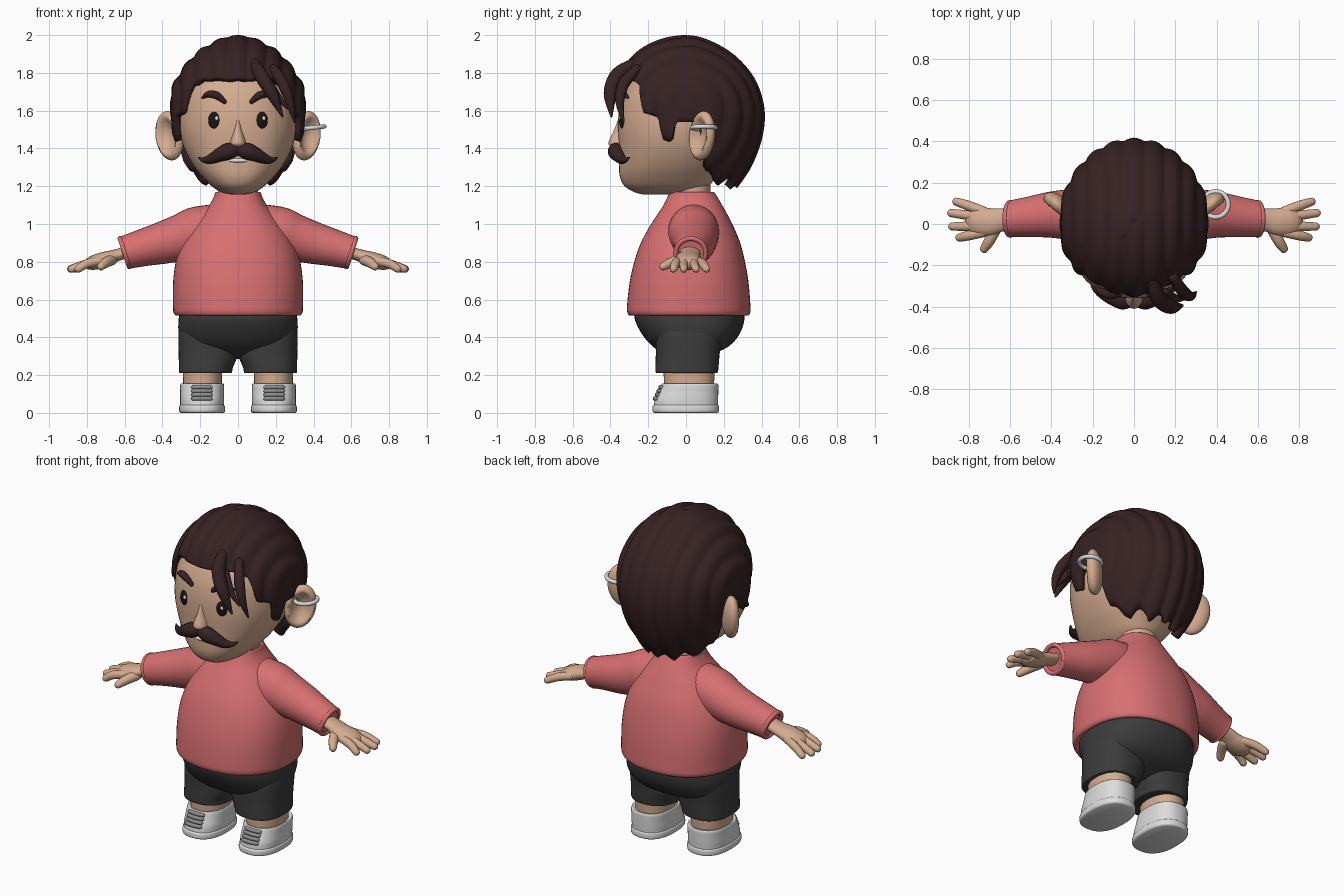
import bpy, bmesh, math
from mathutils import Vector, Euler

if "Cube" in bpy.data.objects:
    bpy.data.objects.remove(bpy.data.objects["Cube"])


def material(name, r, g, b):
    m = bpy.data.materials.new(name)
    m.use_nodes = True
    m.diffuse_color = (r, g, b, 1)
    bsdf = next(n for n in m.node_tree.nodes if n.type == 'BSDF_PRINCIPLED')
    bsdf.inputs["Base Color"].default_value = (r, g, b, 1)
    return m


SKIN = material("skin", .66, .41, .28)
RED = material("coral red", .68, .16, .165)
HAIR = material("dark brown", .038, .016, .017)
BLACK = material("charcoal", .045, .045, .045)
SHOE = material("shoe white", .72, .72, .72)
GREY = material("lace grey", .27, .27, .27)
EYE = material("eye black", .012, .008, .008)
WHITE = material("white", .85, .85, .85)


def spline(rows, steps=5):
    """Smooth curve through rows of numbers."""
    out = []
    for i in range(len(rows) - 1):
        a, b, c, d = (rows[max(0, min(len(rows) - 1, i + k))] for k in (-1, 0, 1, 2))
        for s in range(steps):
            t = s / steps
            out.append([q + t / 2 * (r - p + t * (2 * p - 5 * q + 4 * r - s4 + t * (3 * (q - r) + s4 - p)))
                        for p, q, r, s4 in zip(a, b, c, d)])
    return out + [list(rows[-1])]


def finish(name, bm, mat, angle=50):
    bmesh.ops.recalc_face_normals(bm, faces=bm.faces)
    mesh = bpy.data.meshes.new(name)
    bm.to_mesh(mesh)
    bm.free()
    mesh.materials.append(mat)
    mesh.shade_smooth()
    mesh.set_sharp_from_angle(angle=math.radians(angle))
    ob = bpy.data.objects.new(name, mesh)
    bpy.context.collection.objects.link(ob)
    return ob


def skin_rings(name, rings, mat):
    """Closed surface through rings of points."""
    bm = bmesh.new()
    vs = [[bm.verts.new(p) for p in ring] for ring in rings]
    n = len(vs[0])
    for a, b in zip(vs, vs[1:]):
        for i in range(n):
            j = (i + 1) % n
            bm.faces.new((a[i], a[j], b[j], b[i]))
    bm.faces.new(vs[0])
    bm.faces.new(vs[-1])
    return finish(name, bm, mat)


def power(v, e):
    return math.copysign(abs(v) ** e, v)


def loft(name, rows, mat, square=2.3, side=1, n=48):
    """Stacked oval sections: z, centre x, half width, front y, back y."""
    rings = []
    for z, cx, w, yf, yb in spline(rows):
        ring = []
        for i in range(n):
            a = math.tau * i / n
            ring.append((side * cx + w * power(math.sin(a), 2 / square),
                         (yf + yb) / 2 - (yb - yf) / 2 * power(math.cos(a), 2 / square), z))
        rings.append(ring)
    return skin_rings(name, rings, mat)


def tube(name, rows, mat, side=1, flat=1, rounded=True, n=20):
    """Tapered tube through rows of x, y, z, radius."""
    pts = spline([(side * x, y, z, r) for x, y, z, r in rows])
    pos = [Vector(p[:3]) for p in pts]
    stations = []
    for i, p in enumerate(pos):
        t = (pos[min(i + 1, len(pos) - 1)] - pos[max(i - 1, 0)]).normalized()
        stations.append((p, t, pts[i][3]))
    if rounded:
        caps = [math.radians(d) for d in (25, 50, 70, 85)]
        (p0, t0, r0), (p1, t1, r1) = stations[0], stations[-1]
        head = [(p0 - t0 * r0 * math.sin(a), t0, r0 * math.cos(a)) for a in reversed(caps)]
        stations = head + stations + [(p1 + t1 * r1 * math.sin(a), t1, r1 * math.cos(a)) for a in caps]
    rings = []
    for p, t, r in stations:
        u = t.cross(Vector((0, 1, 0))).normalized()
        v = u.cross(t)
        rings.append([p + u * r * flat * math.cos(math.tau * i / n) + v * r * math.sin(math.tau * i / n)
                      for i in range(n)])
    return skin_rings(name, rings, mat)


def ball(name, loc, scale, mat, rot=(0, 0, 0), shape=None):
    bm = bmesh.new()
    bmesh.ops.create_uvsphere(bm, u_segments=32, v_segments=20, radius=1)
    for v in bm.verts:
        if shape:
            shape(v.co)
        v.co = Euler(rot).to_matrix() @ (v.co * Vector(scale)) + Vector(loc)
    return finish(name, bm, mat)


def ring(name, loc, rot, major, minor, mat):
    bpy.ops.mesh.primitive_torus_add(location=loc, rotation=rot, major_radius=major, minor_radius=minor,
                                     major_segments=36, minor_segments=10)
    ob = bpy.context.object
    ob.name = name
    ob.data.materials.append(mat)
    ob.data.shade_smooth()


def lerp_table(table, x):
    for a, b in zip(table, table[1:]):
        if x <= b[0]:
            t = (x - a[0]) / (b[0] - a[0])
            return [p + (q - p) * t for p, q in zip(a, b)]
    return list(table[-1])


# Head, neck and nose
loft("head", [(1.155, 0, .03, -.22, .0), (1.167, 0, .085, -.27, .06), (1.2, 0, .14, -.325, .12),
              (1.25, 0, .19, -.35, .16), (1.31, 0, .237, -.355, .2), (1.4, 0, .285, -.355, .25),
              (1.5, 0, .31, -.36, .28), (1.6, 0, .31, -.355, .29), (1.7, 0, .295, -.33, .28),
              (1.8, 0, .25, -.27, .24), (1.9, 0, .13, -.15, .14)], SKIN)
loft("neck", [(1.08, 0, .105, -.07, .13), (1.22, 0, .105, -.07, .13)], SKIN, 2)
loft("nose", [(1.4, 0, .02, -.37, -.3), (1.413, 0, .04, -.4, -.29), (1.435, 0, .041, -.41, -.29),
              (1.5, 0, .022, -.38, -.29), (1.58, 0, .007, -.35, -.29)], SKIN, 2, n=24)

# Hair cap: strands run from the hairline over the crown to the nape
profile = spline([(0, 0, 0, 0), (.173, .13, .16, .13), (.316, .235, .275, .25), (.447, .315, .345, .345),
                  (.548, .362, .365, .395), (.648, .368, .365, .418), (.748, .345, .36, .4),
                  (.843, .28, .3, .34), (.915, .19, .2, .25)], 4)
hairline = [(0, 1.77), (35, 1.775), (45, 1.74), (52, 1.59), (66, 1.565), (70, 1.445), (77, 1.43),
            (82, 1.54), (98, 1.54), (104, 1.4), (109, 1.25), (122, 1.19), (140, 1.2), (160, 1.17), (180, 1.19)]
bm = bmesh.new()
COLS, ROWS = 200, 36
top = bm.verts.new((0, .01, 1.985))
columns = []
for i in range(COLS):
    phi = math.tau * i / COLS
    deg = math.degrees(min(phi, math.tau - phi))
    edge = lerp_table(hairline, deg)[1]
    if deg > 108:
        edge += .035 * abs(math.sin(phi * 7))
    column = []
    for k in range(1, ROWS + 1):
        u = math.sqrt(2 - edge) * k / ROWS
        _, w, front, back = lerp_table(profile, u)
        depth = front if math.cos(phi) > 0 else back
        p = Vector((w * math.sin(phi), -depth * math.cos(phi), 2 - u * u))
        lane = math.asin(max(-1, min(1, p.x / .39)))
        bump = abs(math.cos(math.pi * lane / .27)) - 1
        mid = Vector((0, .03, 1.55))
        column.append(bm.verts.new(mid + (p - mid) * (1 + .035 * bump * min(1, k / 8))))
    columns.append(column)
for i in range(COLS):
    a, b = columns[i], columns[(i + 1) % COLS]
    bm.faces.new((top, a[0], b[0]))
    for k in range(ROWS - 1):
        bm.faces.new((a[k], a[k + 1], b[k + 1], b[k]))
hair = finish("hair", bm, HAIR, 70)
solid = hair.modifiers.new("thickness", 'SOLIDIFY')
solid.thickness, solid.offset = .045, -1

# Loose locks over the forehead
tube("large_lock", [(.09, -.27, 1.85, .03), (.12, -.36, 1.79, .04), (.18, -.4, 1.69, .036),
                    (.235, -.395, 1.57, .006)], HAIR, flat=.9)
tube("side_lock", [(.19, -.26, 1.82, .025), (.24, -.33, 1.74, .03), (.275, -.35, 1.64, .022),
                   (.3, -.33, 1.54, .005)], HAIR)
tube("small_lock", [(.15, -.33, 1.77, .02), (.2, -.36, 1.69, .02), (.26, -.36, 1.61, .004)], HAIR)


def hollow_ear(co):
    if co.y < 0:
        r2 = co.x ** 2 + co.z ** 2
        co.y += 1.25 * max(0, 1 - r2 / .6)


# Mouth
ball("mouth_line", (0, -.335, 1.335), (.066, .022, .019), EYE)
ball("teeth", (0, -.342, 1.336), (.058, .022, .013), WHITE)

for s, tag in ((1, "left"), (-1, "right")):
    # Face details
    ball(tag + "_ear", (s * .362, .085, 1.467), (.088, .05, .132), SKIN,
         (0, s * .2, s * .7), hollow_ear)
    ball(tag + "_eye", (s * .125, -.333, 1.548), (.033, .02, .046), EYE, (0, 0, s * .25))
    ball(tag + "_eye_glint", (s * .125 + .012, -.352, 1.56), (.009, .005, .011), WHITE)
    tube(tag + "_eyebrow", [(.072, -.345, 1.648, .012), (.115, -.345, 1.682, .02),
                            (.155, -.33, 1.687, .018), (.187, -.308, 1.67, .007)], HAIR, s)
    tube(tag + "_moustache", [(.0, -.36, 1.395, .03), (.05, -.37, 1.385, .044), (.1, -.36, 1.365, .036),
                              (.15, -.34, 1.342, .025), (.185, -.32, 1.34, .014), (.207, -.3, 1.352, .004)],
         HAIR, s)

    # Sleeve and cuff
    tube(tag + "_sleeve", [(.12, .04, .975, .13), (.22, .04, .955, .135), (.3, .045, .928, .125),
                           (.4, .045, .9, .112), (.5, .035, .875, .099), (.6, .025, .848, .088)],
         RED, s, rounded=False, n=32)
    ring(tag + "_cuff", (s * .6, .025, .848), (0, s * math.radians(108), 0), .079, .013, RED)

    # Hand
    tube(tag + "_palm", [(.56, .02, .86, .055), (.64, .02, .835, .056), (.7, .01, .815, .068),
                         (.75, .012, .8, .07)], SKIN, s, .58)
    for finger, y0, x1, y1 in (("little", .068, .86, .108), ("ring", .03, .885, .053),
                               ("middle", -.01, .88, -.012), ("index", -.045, .845, -.066)):
        tube(f"{tag}_{finger}_finger", [(.73, y0 * .9, .805, .024), (.8, (y0 + y1) / 2, .79, .024),
                                        (x1, y1, .762, .02)], SKIN, s, n=14)
    tube(tag + "_thumb", [(.67, -.02, .81, .03), (.7, -.08, .795, .027), (.725, -.12, .775, .021)],
         SKIN, s, n=14)

    # Shorts leg, bare leg and shoe
    loft(tag + "_shorts_leg", [(.21, .172, .128, -.15, .155), (.215, .172, .14, -.16, .168),
                               (.24, .17, .143, -.162, .172), (.31, .158, .156, -.16, .178),
                               (.42, .158, .157, -.16, .19), (.48, .158, .14, -.15, .18)], BLACK, 2.5, s)
    loft(tag + "_leg", [(.08, .188, .1, -.115, .145), (.28, .188, .105, -.12, .155)], SKIN, 2.2, s)
    loft(tag + "_sole", [(0, .19, .112, -.165, .165), (.008, .19, .121, -.177, .174),
                         (.034, .19, .121, -.177, .174), (.042, .19, .114, -.168, .168)], SHOE, 2.4, s)
    loft(tag + "_shoe", [(.03, .19, .115, -.17, .168), (.07, .19, .117, -.165, .17),
                         (.11, .19, .116, -.147, .171), (.145, .19, .116, -.132, .171),
                         (.155, .19, .111, -.126, .165), (.15, .19, .1, -.115, .155)], SHOE, 2.4, s)
    for k in range(4):
        y, z = -.164 + .01 * k, .076 + .02 * k
        tube(f"{tag}_lace_{k + 1}", [(.145, y + .006, z, .011), (.19, y, z, .012), (.237, y + .006, z, .011)],
             GREY, s, n=12)

# Earring on the left ear
ring("earring", (.395, .095, 1.51), (0, -.1, 0), .062, .012, SHOE)

# Sweater body with collar and hem
loft("sweater", [(.53, 0, .3, -.27, .3), (.515, 0, .325, -.295, .325), (.53, 0, .341, -.31, .34),
                 (.57, 0, .344, -.312, .341), (.7, 0, .343, -.297, .33), (.82, 0, .325, -.268, .308),
                 (.92, 0, .285, -.23, .28), (1.02, 0, .22, -.172, .235), (1.09, 0, .16, -.125, .197),
                 (1.14, 0, .13, -.1, .168), (1.165, 0, .122, -.088, .152), (1.168, 0, .113, -.08, .144),
                 (1.15, 0, .1, -.07, .13)], RED, 2.25, n=64)

# Shorts hips
loft("shorts_hips", [(.285, 0, .06, -.03, .07), (.31, 0, .18, -.11, .14), (.355, 0, .28, -.18, .23),
                     (.42, 0, .313, -.235, .285), (.5, 0, .314, -.272, .31), (.56, 0, .3, -.26, .3)], BLACK)
